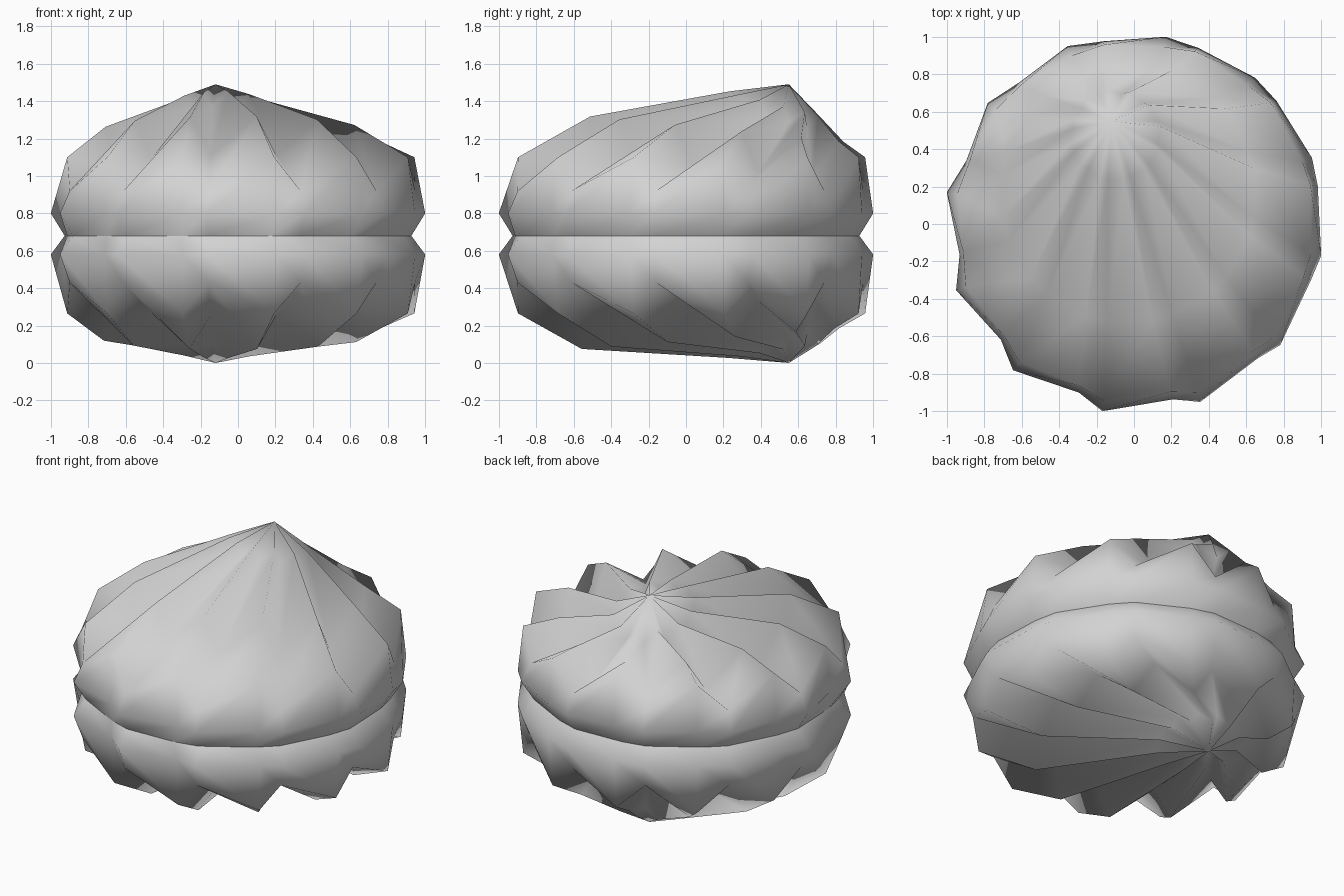
import bpy
import bmesh
from math import cos, sin, radians

cube = bpy.data.objects.get("Cube")
if cube:
    bpy.data.objects.remove(cube, do_unlink=True)

# One plain colour for the whole bun
grey = bpy.data.materials.new("light_grey")
grey.use_nodes = True
colour = (0.65, 0.65, 0.65, 1)
grey.diffuse_color = colour
grey.node_tree.nodes["Principled BSDF"].inputs["Base Color"].default_value = colour

PLEATS = 12
FOLD_ANGLE = 20.4    # direction of the first fold
RIDGE_LEAD = 9.5     # each ridge sits just before its fold
TIP = (-0.12, 0.55)  # where all the pleats gather


def pleated_half(name, rings, tip_z, flip):
    """Each ring: tilt along y, then ridge and fold circles as centre x, centre y, radius, z."""
    bm = bmesh.new()
    loops = []
    for tilt, ridge, fold in rings:
        loop = []
        for i in range(PLEATS):
            angle = FOLD_ANGLE + i * 360 / PLEATS
            for turn, (cx, cy, r, z) in ((angle - RIDGE_LEAD, ridge), (angle, fold)):
                dx, dy = r * cos(radians(turn)), r * sin(radians(turn))
                loop.append(bm.verts.new((cx + dx, cy + dy, z + tilt * dy)))
        loops.append(loop)
    count = 2 * PLEATS
    faces = []
    # Crease every panel from the outer fold to the next inner ridge
    for low, high in zip(loops, loops[1:]):
        for i in range(count):
            j = (i + 1) % count
            faces.append(bm.faces.new((low[i], low[j], high[j])))
            faces.append(bm.faces.new((low[i], high[j], high[i])))
    # Gather the last ring into the tip
    tip = bm.verts.new((*TIP, tip_z))
    last = loops[-1]
    for i in range(count):
        faces.append(bm.faces.new((last[i], last[(i + 1) % count], tip)))
    for face in faces:
        face.smooth = True
    if flip:
        bmesh.ops.reverse_faces(bm, faces=faces)
    mesh = bpy.data.meshes.new(name)
    bm.to_mesh(mesh)
    bm.free()
    mesh.materials.append(grey)
    obj = bpy.data.objects.new(name, mesh)
    bpy.context.collection.objects.link(obj)


# Waist, bulge, shoulder, upper pleats, gathered neck
pleated_half("upper_bun", [
    (0, (0, 0, 0.93, 0.68), (0, 0, 0.94, 0.68)),
    (0, (0.025, 0.02, 0.975, 0.8), (0, 0, 1.015, 0.8)),
    (0, (0.015, 0.03, 0.945, 1.1), (0, 0, 0.96, 0.92)),
    (-0.1, (-0.03, 0.165, 0.69, 1.25), (-0.03, 0.15, 0.68, 1.04)),
    (-0.28, (-0.1, 0.475, 0.245, 1.385), (-0.1, 0.47, 0.23, 1.31)),
], 1.49, False)

# Same pleats below, pressed flatter at the base
pleated_half("lower_bun", [
    (0, (0, 0, 0.93, 0.68), (0, 0, 0.94, 0.68)),
    (0, (0.025, 0.02, 0.975, 0.58), (0, 0, 1.015, 0.58)),
    (0, (0.015, 0.03, 0.945, 0.265), (0, 0, 0.96, 0.43)),
    (0.08, (-0.03, 0.13, 0.7, 0.13), (-0.03, 0.15, 0.68, 0.31)),
    (0.16, (-0.1, 0.475, 0.245, 0.065), (-0.1, 0.47, 0.23, 0.13)),
], 0.0, True)
